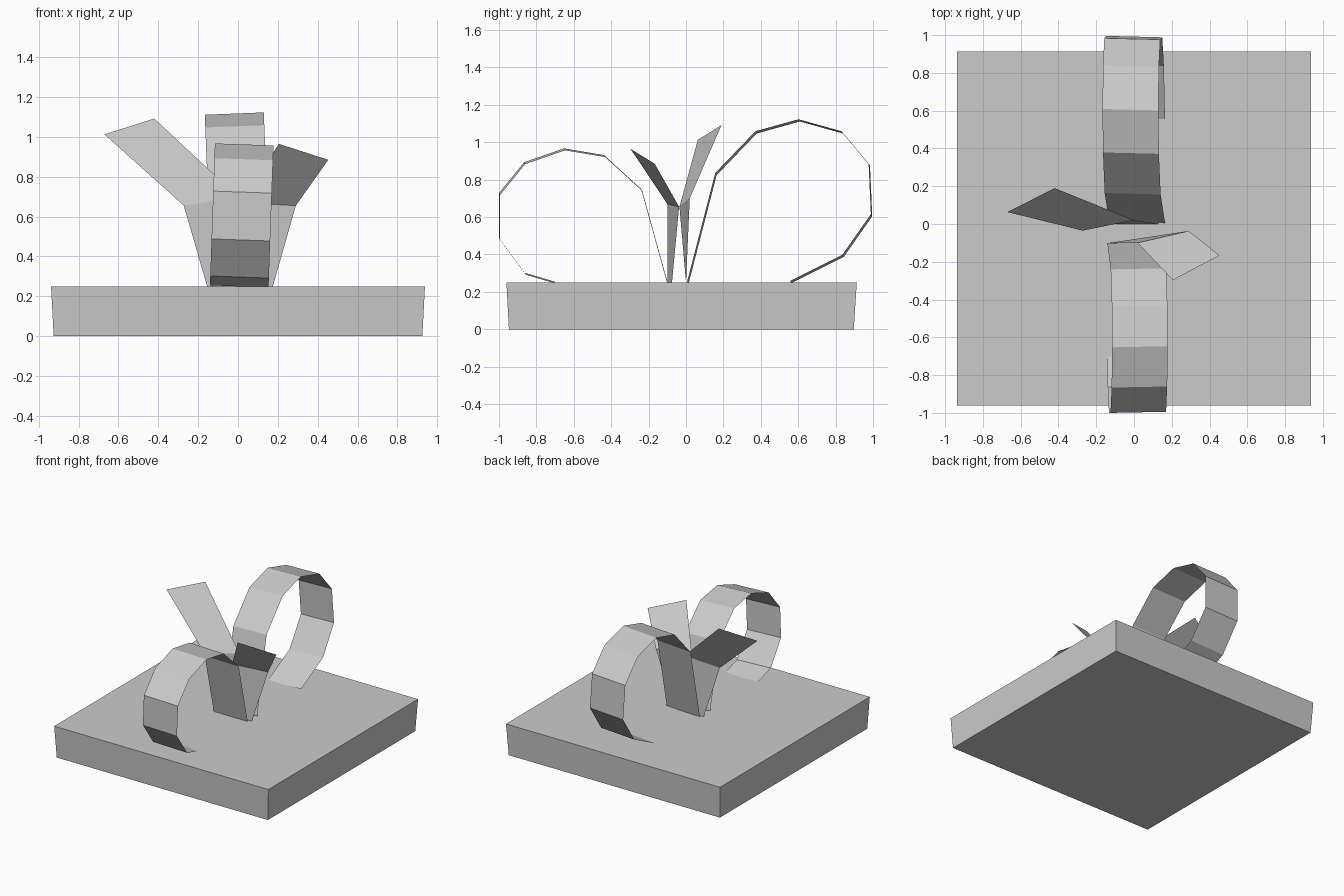
import bpy

if "Cube" in bpy.data.objects:
    bpy.data.objects.remove(bpy.data.objects["Cube"])

def mesh_object(name, verts, faces):
    me = bpy.data.meshes.new(name)
    me.from_pydata(verts, [], faces)
    me.update()
    ob = bpy.data.objects.new(name, me)
    bpy.context.collection.objects.link(ob)
    return ob

def ribbon(name, edges):
    """Flat-faced strip through successive (left, right) edge pairs."""
    verts = [p for pair in edges for p in pair]
    faces = [(i, i + 1, i + 3, i + 2) for i in range(0, len(verts) - 2, 2)]
    return mesh_object(name, verts, faces)

def bow_loop(name, profile, cx, half, roll, yaw, z_mid):
    """Curled band along a (y, z) profile, slightly rolled and yawed."""
    edges = []
    for y, z in profile:
        x = cx - roll * (z - z_mid)
        edges.append([(x + s * half, y + s * half * yaw, z + s * half * roll)
                      for s in (-1, 1)])
    return ribbon(name, edges)

# Box lid: slab, slightly wider at the top
def rect(x, y0, y1, z):
    return [(-x, y0, z), (x, y0, z), (x, y1, z), (-x, y1, z)]

mesh_object("lid", rect(0.925, -0.947, 0.897, 0) + rect(0.938, -0.96, 0.913, 0.25),
            [(3, 2, 1, 0), (4, 5, 6, 7)] +
            [(i, (i + 1) % 4, (i + 1) % 4 + 4, i + 4) for i in range(4)])

# Two curled bow loops
bow_loop("back_loop",
         [(0.01, 0.25), (0.16, 0.83), (0.375, 1.053), (0.605, 1.117), (0.835, 1.053),
          (0.98, 0.88), (0.992, 0.61), (0.84, 0.393), (0.56, 0.253)],
         -0.002, 0.148, 0.04, -0.025, 0.7)
bow_loop("front_loop",
         [(-0.10, 0.25), (-0.237, 0.745), (-0.435, 0.926), (-0.65, 0.962), (-0.863, 0.888),
          (-0.997, 0.723), (-0.997, 0.483), (-0.86, 0.297), (-0.70, 0.25)],
         0.022, 0.147, -0.035, 0.02, 0.7)

# Two folded ribbon tails
ribbon("left_tail", [
    ((-0.155, 0.0, 0.25), (0.14, 0.0, 0.25)),
    ((-0.272, -0.035, 0.655), (0.0, 0.02, 0.70)),
    ((-0.67, 0.063, 1.013), (-0.42, 0.19, 1.092))])
ribbon("right_tail", [
    ((-0.13, -0.10, 0.25), (0.175, -0.075, 0.25)),
    ((0.02, -0.10, 0.67), (0.29, -0.037, 0.655)),
    ((0.205, -0.297, 0.965), (0.453, -0.167, 0.885))])
